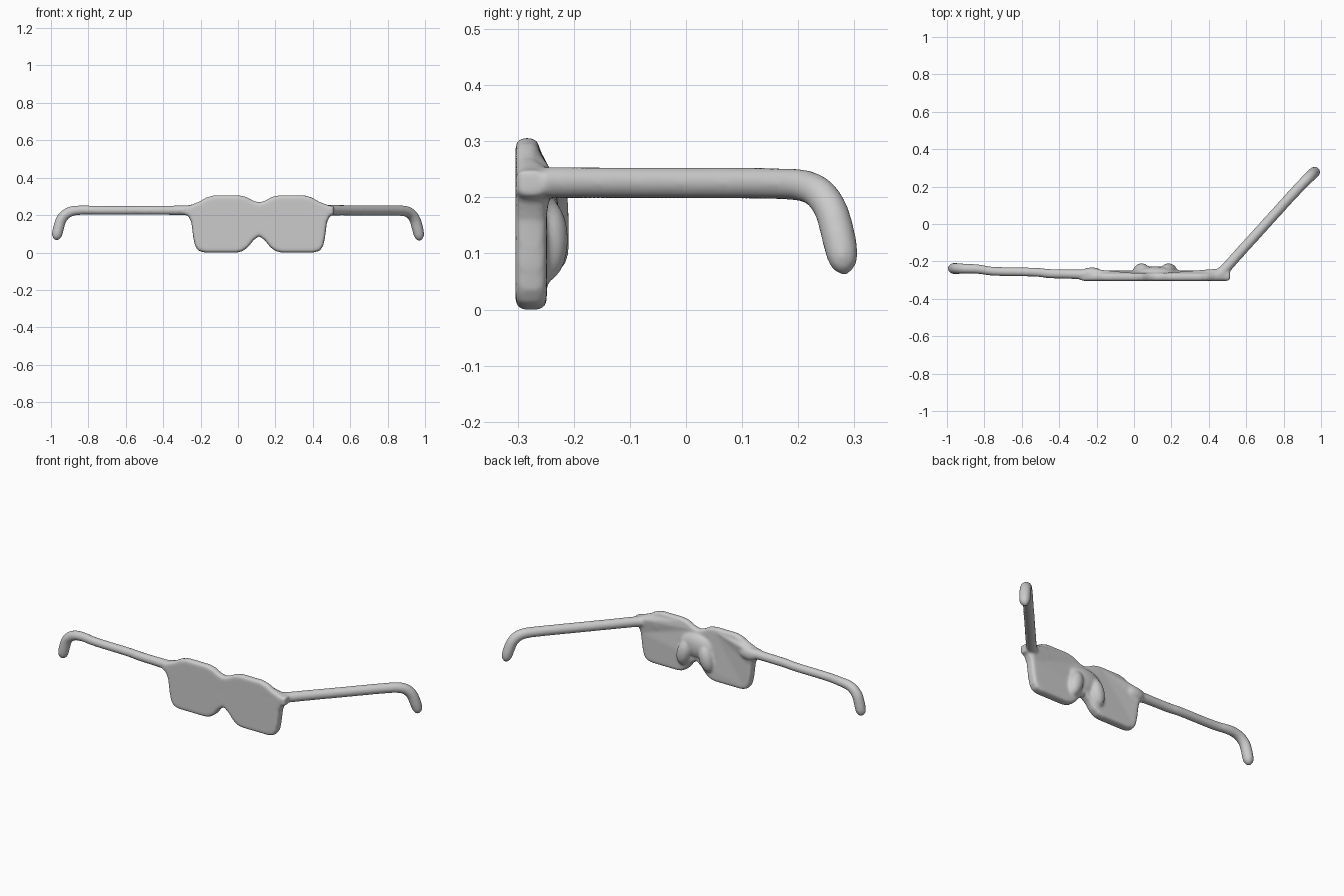
import bpy, bmesh, math
from mathutils import Vector

if "Cube" in bpy.data.objects:
    bpy.data.objects.remove(bpy.data.objects["Cube"])

grey = bpy.data.materials.new("plain_grey")
grey.diffuse_color = (0.6, 0.6, 0.6, 1)
grey.use_nodes = True
grey.node_tree.nodes["Principled BSDF"].inputs["Base Color"].default_value = grey.diffuse_color
parts = []
CX = 0.113  # centre of the lens plate


def lens_plate():
    # half outline (distance from centre, z), mirrored to both lenses
    half = [(0, .268), (.03, .276), (.07, .298), (.11, .306), (.24, .306), (.28, .295),
            (.32, .272), (.37, .252), (.40, .248), (.40, .204), (.378, .195), (.362, .16),
            (.352, .08), (.342, .035), (.325, .01), (.29, 0), (.12, 0), (.09, .007),
            (.06, .028), (.03, .066), (0, .088)]
    outline = half + [(-u, z) for u, z in half[-2:0:-1]]
    bm = bmesh.new()
    front = bm.faces.new([bm.verts.new((CX + u, -.304, z)) for u, z in outline])
    ext = bmesh.ops.extrude_face_region(bm, geom=[front])
    for v in [g for g in ext["geom"] if isinstance(g, bmesh.types.BMVert)]:
        v.co.y = -.248 if v.co.z < .26 else -.262
    bmesh.ops.recalc_face_normals(bm, faces=bm.faces)
    rim = [e for e in bm.edges if abs(e.verts[0].co.y - e.verts[1].co.y) < .02
           and e.calc_face_angle(0) > 1.2]
    bmesh.ops.bevel(bm, geom=rim, offset=.016, segments=4, profile=.5, affect='EDGES')
    mesh = bpy.data.meshes.new("lens_plate")
    bm.to_mesh(mesh)
    bm.free()
    ob = bpy.data.objects.new("lens_plate", mesh)
    bpy.context.collection.objects.link(ob)
    parts.append(ob)


def tube(name, pts):
    # round tube along x, y, z, radius points
    cu = bpy.data.curves.new(name, 'CURVE')
    cu.dimensions = '3D'
    cu.bevel_depth = 1
    cu.bevel_resolution = 5
    cu.use_fill_caps = True
    sp = cu.splines.new('NURBS')
    sp.points.add(len(pts) - 1)
    for p, (x, y, z, r) in zip(sp.points, pts):
        p.co = (x, y, z, 1)
        p.radius = r
    sp.order_u = 3
    sp.use_endpoint_u = True
    sp.resolution_u = 8
    ob = bpy.data.objects.new(name, cu)
    bpy.context.collection.objects.link(ob)
    bpy.ops.object.select_all(action='DESELECT')
    ob.select_set(True)
    bpy.context.view_layer.objects.active = ob
    bpy.ops.object.convert(target='MESH')
    parts.append(bpy.context.object)


def blob(name, loc, scale, tilt=0):
    bpy.ops.mesh.primitive_uv_sphere_add(segments=24, ring_count=16, location=loc,
                                         rotation=(0, tilt, 0))
    bpy.context.object.name = name
    bpy.context.object.scale = scale
    parts.append(bpy.context.object)


lens_plate()

# open temple arm on the left, with its hooked ear tip
tube("left_arm", [(-.20, -.272, .226, .030), (-.27, -.270, .226, .027), (-.36, -.268, .226, .025),
                  (-.46, -.266, .226, .025), (-.52, -.256, .226, .024), (-.76, -.255, .226, .024),
                  (-.83, -.240, .228, .025), (-.90, -.239, .222, .027), (-.945, -.238, .185, .029),
                  (-.960, -.238, .13, .030), (-.968, -.238, .095, .029), (-.970, -.238, .076, .022),
                  (-.971, -.238, .066, .008)])

# half-folded temple arm on the right
tube("right_arm", [(.36, -.274, .226, .028), (.44, -.274, .226, .029), (.475, -.255, .226, .029),
                   (.55, -.17, .226, .028), (.70, -.005, .225, .028), (.84, .15, .225, .028),
                   (.91, .225, .222, .029), (.945, .258, .185, .030), (.960, .272, .13, .031),
                   (.968, .279, .095, .029), (.970, .281, .074, .022), (.971, .282, .063, .008)])

# nose pads and the soft swelling behind the bridge
for s in (-1, 1):
    blob("nose_pad", (CX + s * .072, -.252, .125), (.042, .042, .078), s * -.25)
blob("bridge_back", (CX, -.265, .175), (.11, .038, .07))
blob("left_shoulder", (-.225, -.262, .222), (.06, .030, .038))

# fuse everything into one soft moulded frame
bpy.ops.object.select_all(action='DESELECT')
for ob in parts:
    ob.select_set(True)
bpy.context.view_layer.objects.active = parts[0]
bpy.ops.object.join()
frame = bpy.context.object
frame.name = "glasses_frame"
frame.data.materials.clear()
frame.data.materials.append(grey)
fuse = frame.modifiers.new("fuse", 'REMESH')
fuse.mode = 'VOXEL'
fuse.voxel_size = .007
soft = frame.modifiers.new("soften", 'SMOOTH')
soft.factor = .5
soft.iterations = 6
for m in ("fuse", "soften"):
    bpy.ops.object.modifier_apply(modifier=m)
bpy.ops.object.shade_smooth()
